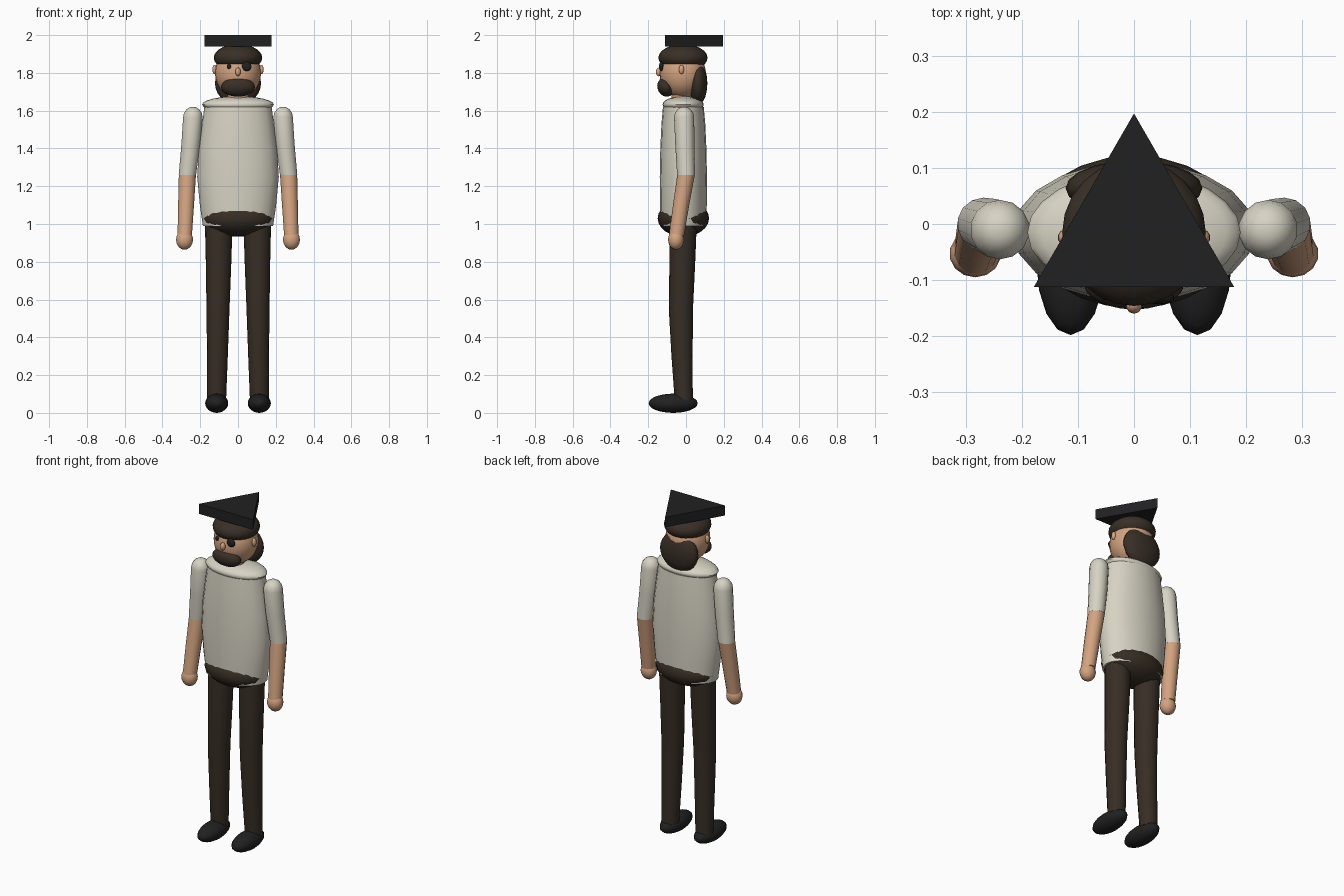
import bpy, bmesh, math
from mathutils import Matrix, Vector

if "Cube" in bpy.data.objects:
    bpy.data.objects.remove(bpy.data.objects["Cube"])


def mat(name, rgb):
    m = bpy.data.materials.new(name)
    m.diffuse_color = (*rgb, 1)
    m.use_nodes = True
    m.node_tree.nodes["Principled BSDF"].inputs["Base Color"].default_value = m.diffuse_color
    return m


SHIRT = mat("cream shirt", (0.68, 0.65, 0.55))
SKIN = mat("skin", (0.66, 0.37, 0.22))
TROUSER = mat("brown trousers", (0.038, 0.027, 0.018))
HAIR = mat("dark hair", (0.041, 0.029, 0.020))
BLACK = mat("black", (0.015, 0.015, 0.016))


def finish(name, bm, material, smooth=True):
    bmesh.ops.recalc_face_normals(bm, faces=bm.faces)
    me = bpy.data.meshes.new(name)
    bm.to_mesh(me)
    bm.free()
    me.materials.append(material)
    ob = bpy.data.objects.new(name, me)
    bpy.context.collection.objects.link(ob)
    if smooth:
        bpy.context.view_layer.objects.active = ob
        ob.select_set(True)
        bpy.ops.object.shade_smooth_by_angle(angle=math.radians(50))
        ob.select_set(False)
    return ob


def ball(name, c, r, material, tilt=0, seg=20, rings=12):
    """Ellipsoid, optionally tilted about x."""
    bm = bmesh.new()
    bmesh.ops.create_uvsphere(bm, u_segments=seg, v_segments=rings, radius=1)
    bm.transform(Matrix.Translation(c) @ Matrix.Rotation(math.radians(tilt), 4, 'X')
                 @ Matrix.Diagonal((*r, 1)))
    return finish(name, bm, material)


def tube(name, rings, material, seg=16, smooth=True):
    """Capped loft through level elliptical rings (x, y, z, rx, ry)."""
    bm = bmesh.new()
    loops = []
    for x, y, z, rx, ry in rings:
        ang = [math.pi / 2 + 2 * math.pi * i / seg for i in range(seg)]
        loops.append([bm.verts.new((x + rx * math.cos(a), y + ry * math.sin(a), z)) for a in ang])
    for a, b in zip(loops, loops[1:]):
        for i in range(seg):
            j = (i + 1) % seg
            bm.faces.new((a[i], a[j], b[j], b[i]))
    bm.faces.new(loops[0])
    bm.faces.new(loops[-1])
    return finish(name, bm, material, smooth)


# Torso, collar and hips
tube("torso", [(0, -.014, .99, .186, .121), (0, -.014, 1.1, .202, .124),
               (0, -.014, 1.25, .216, .125), (0, -.014, 1.4, .207, .122),
               (0, -.014, 1.53, .19, .116), (0, -.014, 1.62, .178, .108)], SHIRT, 20)
ball("collar", (0, -.015, 1.632), (.19, .109, .044), SHIRT, seg=24)
ball("hips", (0, -.014, 1.03), (.19, .136, .097), TROUSER, seg=24)

# Limbs, both sides
for s, side in ((-1, "right"), (1, "left")):
    arm = [(s * .268, 0, 1.26, .047, .047), (s * .25, -.006, 1.42, .051, .051),
           (s * .239, -.01, 1.565, .053, .053)]
    for k in (25, 50, 72):  # rounded shoulder
        a = math.radians(k)
        arm.append((s * .239, -.01, 1.565 + .056 * math.sin(a), .053 * math.cos(a), .053 * math.cos(a)))
    tube(side + "_sleeve", arm, SHIRT, 14)
    tube(side + "_forearm", [(s * .282, -.05, .94, .039, .04), (s * .275, -.026, 1.1, .043, .043),
                             (s * .268, 0, 1.26, .0465, .0465)], SKIN, 14)
    ball(side + "_hand", (s * .283, -.053, .917), (.046, .042, .053), SKIN, seg=14, rings=10)
    tube(side + "_leg", [(s * .113, -.012, .07, .05, .048), (s * .109, -.021, .3, .055, .056),
                         (s * .106, -.027, .55, .061, .064), (s * .103, -.02, .78, .067, .068),
                         (s * .102, -.014, 1.0, .073, .071)], TROUSER, 16)
    ball(side + "_shoe", (s * .113, -.068, .051), (.061, .13, .051), BLACK, seg=16, rings=12)
    ball(side + "_ear", (s * .124, -.024, 1.818), (.012, .014, .025), SKIN, seg=10, rings=8)

# Head
tube("neck", [(0, -.028, 1.63, .055, .05), (0, -.028, 1.76, .055, .05)], SKIN)
ball("head", (0, -.018, 1.80), (.122, .122, .135), SKIN, seg=24, rings=16)
ball("nose", (0, -.144, 1.805), (.015, .016, .023), SKIN, seg=10, rings=8)
ball("eye", (-.048, -.128, 1.834), (.012, .008, .013), BLACK, seg=10, rings=8)
ball("eye_patch", (.046, -.131, 1.834), (.026, .012, .025), BLACK, seg=14, rings=8)
ball("hair_cap", (0, -.016, 1.88), (.128, .13, .072), HAIR, seg=24, rings=14)
ball("back_hair", (0, .064, 1.745), (.122, .049, .113), HAIR, seg=20, rings=14)
ball("beard", (0, -.106, 1.725), (.09, .045, .052), HAIR, tilt=25)

# Three-cornered hat
tube("hat", [(0, -.009, 1.94, .206, .206), (0, -.009, 2.0, .206, .206)], BLACK, 3, False)
